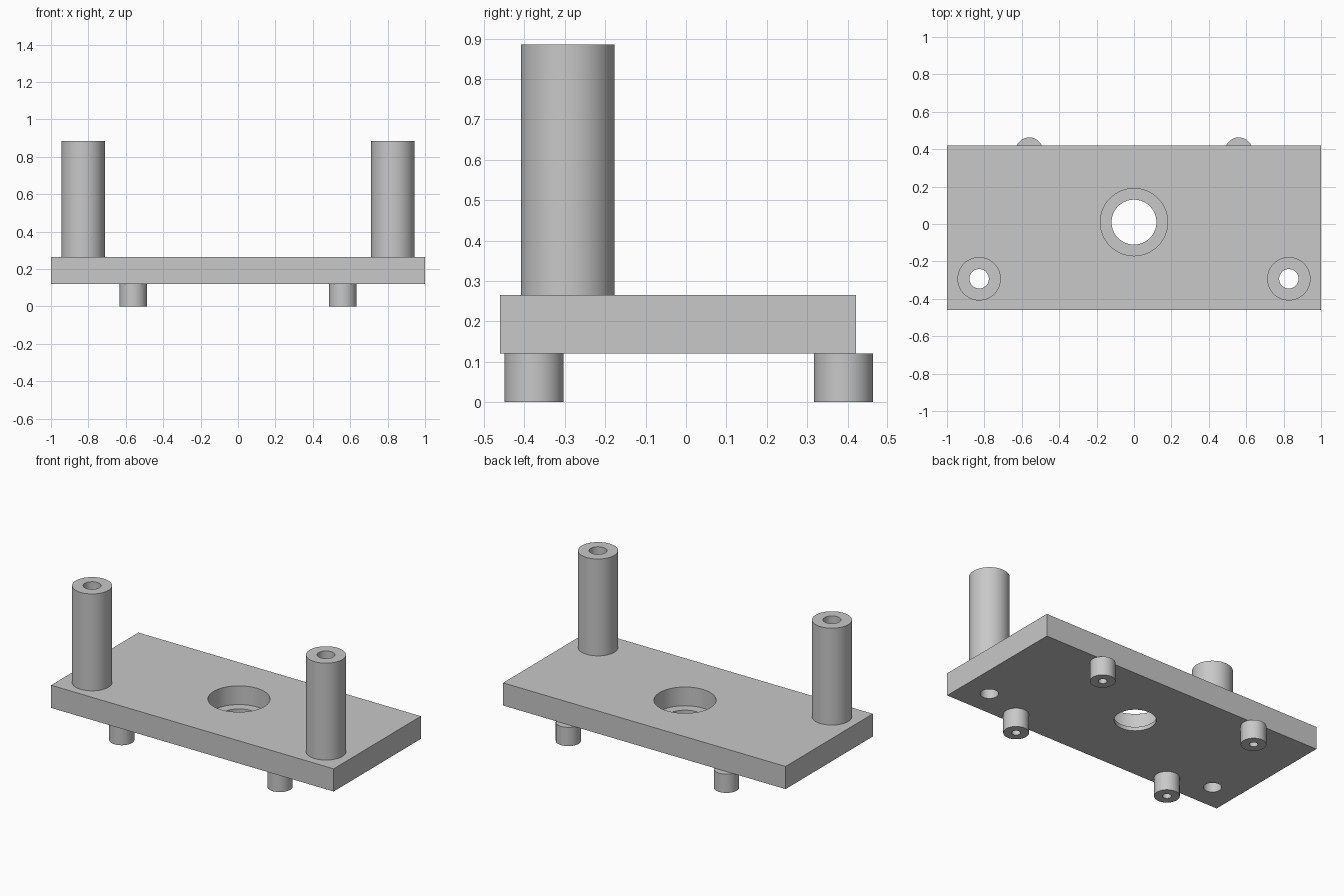
import bpy
import bmesh
from math import radians, tau
from mathutils import Vector

default = bpy.data.objects.get("Cube")
if default:
    bpy.data.objects.remove(default, do_unlink=True)

grey = bpy.data.materials.new("plain grey")
grey.use_nodes = True
grey.diffuse_color = (0.58, 0.58, 0.58, 1)
grey.node_tree.nodes["Principled BSDF"].inputs["Base Color"].default_value = grey.diffuse_color

BOTTOM, TOP = 0.12, 0.265
POST_X, POST_Y, BORE = 0.828, -0.293, 0.052
HOLE_Y = 0.01


def smooth(obj):
    bpy.ops.object.select_all(action="DESELECT")
    obj.select_set(True)
    bpy.context.view_layer.objects.active = obj
    bpy.ops.object.shade_smooth_by_angle(angle=radians(30))


def lathe(name, profile, x, y):
    """Spin a profile of (radius, height) points around a vertical axis."""
    bm = bmesh.new()
    verts = [bm.verts.new((r, 0, z)) for r, z in profile]
    edges = [bm.edges.new(pair) for pair in zip(verts, verts[1:])]
    bmesh.ops.spin(bm, geom=verts + edges, cent=(0, 0, 0), axis=(0, 0, 1),
                   angle=tau, steps=64, use_merge=False)
    bmesh.ops.remove_doubles(bm, verts=bm.verts, dist=1e-5)
    bmesh.ops.recalc_face_normals(bm, faces=bm.faces)
    mesh = bpy.data.meshes.new(name)
    bm.to_mesh(mesh)
    bm.free()
    mesh.materials.append(grey)
    obj = bpy.data.objects.new(name, mesh)
    obj.location = (x, y, 0)
    bpy.context.collection.objects.link(obj)
    return obj


# Base plate
bpy.ops.mesh.primitive_cube_add(size=1, location=(0, -0.02, (BOTTOM + TOP) / 2))
plate = bpy.context.object
plate.name = "base_plate"
plate.scale = Vector((2, 0.882, TOP - BOTTOM))
bpy.ops.object.transform_apply(location=True, scale=True)
plate.data.materials.append(grey)

# Stepped centre hole and the two bores under the posts
low, high, ledge = BOTTOM - 0.1, TOP + 0.1, TOP - 0.12
cutters = [lathe("centre_hole_cutter",
                 [(0, low), (0.12, low), (0.12, ledge), (0.18, ledge), (0.18, high), (0, high)],
                 0, HOLE_Y)]
for side in (-1, 1):
    cutters.append(lathe("bore_cutter", [(0, low), (BORE, low), (BORE, high), (0, high)],
                         side * POST_X, POST_Y))
bpy.context.view_layer.objects.active = plate
for cutter in cutters:
    cutter.hide_render = True
    cut = plate.modifiers.new("hole", "BOOLEAN")
    cut.operation = "DIFFERENCE"
    cut.solver = "EXACT"
    cut.object = cutter
    bpy.ops.object.modifier_apply(modifier=cut.name)
    bpy.data.objects.remove(cutter, do_unlink=True)
smooth(plate)

for side, word in ((-1, "right"), (1, "left")):
    # Tall hollow post, open through the plate
    smooth(lathe("post_" + word,
                 [(BORE, TOP), (BORE, 0.885), (0.116, 0.885), (0.116, TOP), (BORE, TOP)],
                 side * POST_X, POST_Y))
    # Short feet with blind screw holes
    for y, end in ((-0.376, "front"), (0.39, "back")):
        smooth(lathe(f"{end}_foot_{word}",
                     [(0, 0.105), (0.025, 0.105), (0.025, 0), (0.073, 0), (0.073, BOTTOM), (0, BOTTOM)],
                     side * 0.56, y))
